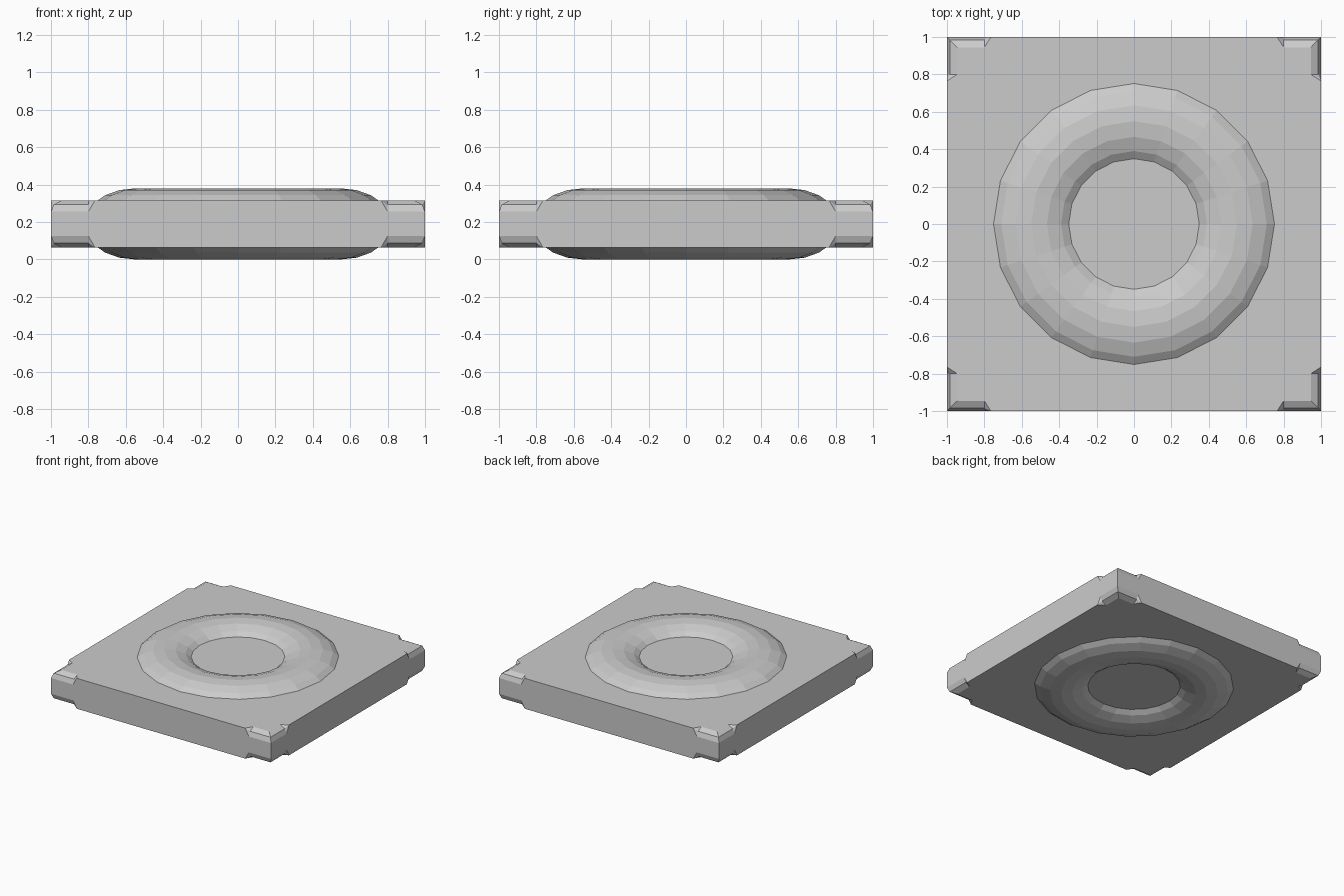
import bpy, bmesh, math

if "Cube" in bpy.data.objects:
    bpy.data.objects.remove(bpy.data.objects["Cube"])

MID = 0.19      # height of the middle plane
T = 0.125       # half thickness of the slab
E = 0.765       # where each corner bevel starts on the edge
S = 0.80        # where the bevel reaches full depth
BEVEL = [(0.945, T), (0.985, T - 0.022), (1.0, T - 0.06)]   # distance out, height


def finish(bm, name):
    bmesh.ops.recalc_face_normals(bm, faces=bm.faces)
    mesh = bpy.data.meshes.new(name)
    bm.to_mesh(mesh)
    bm.free()
    ob = bpy.data.objects.new(name, mesh)
    bpy.context.collection.objects.link(ob)
    ob.location.z = MID
    return ob


# Slab: one octant with a bevelled corner, mirrored on all three planes
bm = bmesh.new()


def face(*pts):
    bm.faces.new([bm.verts.new(p) for p in pts])


d0 = BEVEL[0][0]
face((0, 0, T), (1, 0, T), (1, E, T), (d0, S, T), (d0, d0, T), (S, d0, T), (E, 1, T), (0, 1, T))
low = BEVEL[-1][1]


def sided(swap, *pts):
    face(*[(y, x, z) if swap else (x, y, z) for x, y, z in pts])


for swap in (False, True):
    # outer wall
    sided(swap, (0, 1, 0), (1, 1, 0), (1, 1, low), (S, 1, low), (E, 1, T), (0, 1, T))
    # bevel strips and their tapered ends
    for (a, za), (b, zb) in zip(BEVEL, BEVEL[1:]):
        sided(swap, (S, a, za), (a, a, za), (b, b, zb), (S, b, zb))
        sided(swap, (E, 1, T), (S, a, za), (S, b, zb))
bmesh.ops.remove_doubles(bm, verts=bm.verts, dist=1e-5)
for axis in range(3):
    copy = bmesh.ops.duplicate(bm, geom=bm.verts[:] + bm.edges[:] + bm.faces[:])
    for v in copy["geom"]:
        if isinstance(v, bmesh.types.BMVert):
            v.co[axis] *= -1
    bmesh.ops.remove_doubles(bm, verts=bm.verts, dist=1e-5)
finish(bm, "slab")

# Ring: 20-sided ring with a flattened 20-sided oval section
N = 20
bm = bmesh.new()
rings = []
for i in range(N):
    u = 2 * math.pi * i / N
    ring = []
    for j in range(N):
        v = 2 * math.pi * j / N
        r = 0.55 + 0.272 * math.cos(v)
        ring.append(bm.verts.new((r * math.cos(u), r * math.sin(u), 0.19 * math.sin(v))))
    rings.append(ring)
for i in range(N):
    a, b = rings[i], rings[(i + 1) % N]
    for j in range(N):
        k = (j + 1) % N
        bm.faces.new((a[j], b[j], b[k], a[k]))
finish(bm, "ring")
